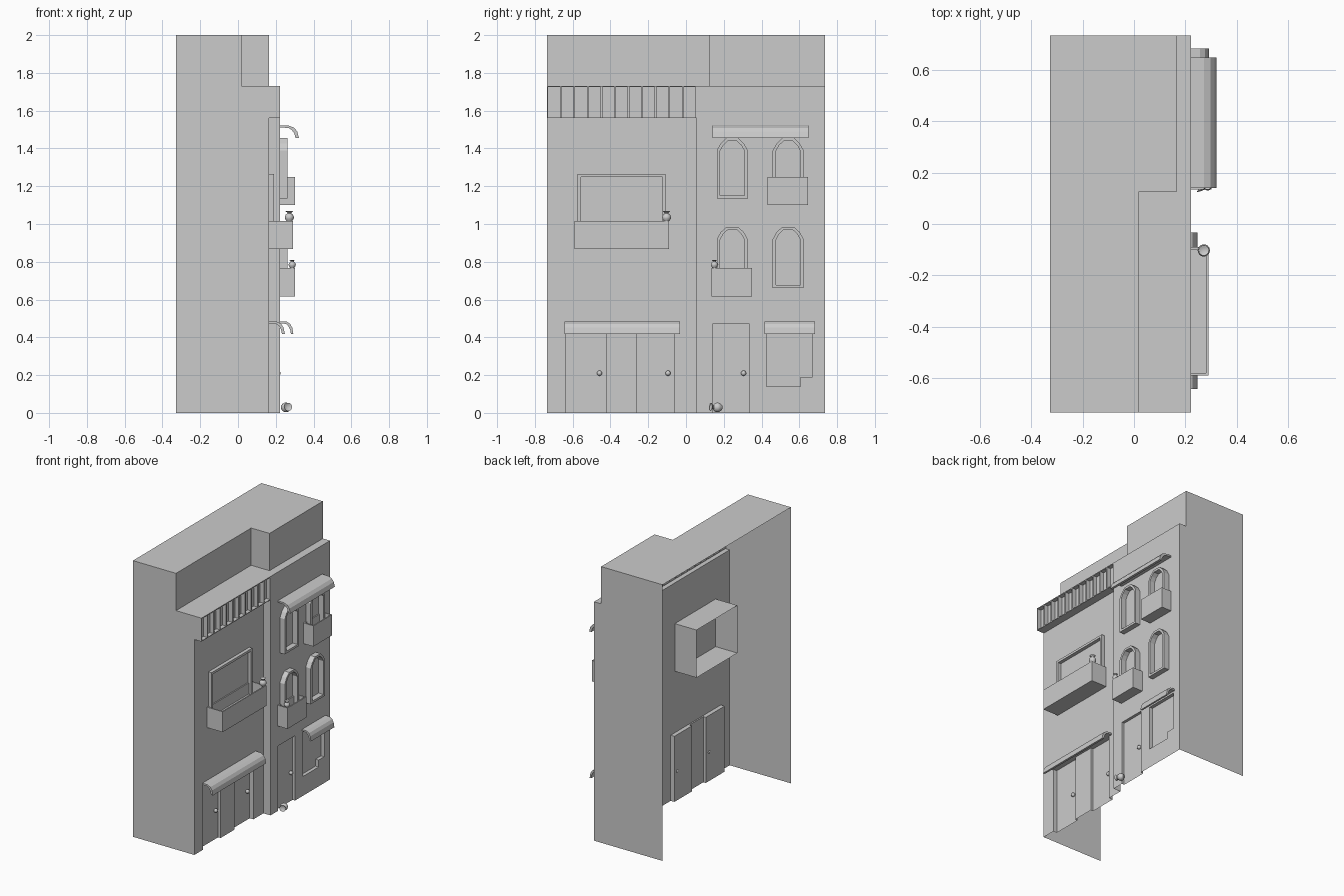
import bpy, bmesh, math
from mathutils import Vector, Matrix

if "Cube" in bpy.data.objects:
    bpy.data.objects.remove(bpy.data.objects["Cube"])

BACK, LEFT, RIGHT = -0.327, 0.165, 0.222   # open back plane, left and right facade planes


def finish(bm, name, smooth=False):
    bmesh.ops.remove_doubles(bm, verts=bm.verts, dist=1e-5)
    bmesh.ops.recalc_face_normals(bm, faces=bm.faces)
    me = bpy.data.meshes.new(name)
    bm.to_mesh(me)
    bm.free()
    ob = bpy.data.objects.new(name, me)
    bpy.context.collection.objects.link(ob)
    if smooth:
        bpy.ops.object.select_all(action='DESELECT')
        ob.select_set(True)
        bpy.context.view_layer.objects.active = ob
        bpy.ops.object.shade_smooth_by_angle(angle=math.radians(40))
    return ob


def quad(bm, *pts):
    return bm.faces.new([bm.verts.new(p) for p in pts])


def facade(name, regions):
    """Stepped sheet: later regions (y0, y1, z0, z1, x) override earlier ones."""
    ys = sorted({round(v, 4) for r in regions for v in r[:2]})
    zs = sorted({round(v, 4) for r in regions for v in r[2:4]})

    def depth(i, j):
        if i < 0 or j >= len(zs) - 1 or i >= len(ys) - 1:
            return BACK
        y, z = (ys[i] + ys[i + 1]) / 2, (zs[j] + zs[j + 1]) / 2
        return [r[4] for r in regions if r[0] < y < r[1] and r[2] < z < r[3]][-1]

    bm = bmesh.new()
    for i in range(-1, len(ys) - 1):
        for j in range(len(zs) - 1):
            z0, z1 = zs[j], zs[j + 1]
            d, dr = depth(i, j), depth(i + 1, j)
            if d != dr:
                y = ys[i + 1]
                quad(bm, (d, y, z0), (dr, y, z0), (dr, y, z1), (d, y, z1))
            if i < 0:
                continue
            y0, y1 = ys[i], ys[i + 1]
            quad(bm, (d, y0, z0), (d, y1, z0), (d, y1, z1), (d, y0, z1))
            du = depth(i, j + 1)
            if d != du:
                quad(bm, (d, y0, z1), (d, y1, z1), (du, y1, z1), (du, y0, z1))
    return finish(bm, name)


def ring(name, outer, inner, x0, x1):
    """Frame between two matching (y, z) loops, from x0 out to x1."""
    bm = bmesh.new()
    n = len(outer)
    for k in range(n):
        a, b, c, d = outer[k], outer[(k + 1) % n], inner[(k + 1) % n], inner[k]
        quad(bm, (x1, *a), (x1, *b), (x1, *c), (x1, *d))
        quad(bm, (x0, *a), (x0, *b), (x1, *b), (x1, *a))
        quad(bm, (x0, *d), (x0, *c), (x1, *c), (x1, *d))
    return finish(bm, name)


def rect(y0, y1, z0, z1):
    return [(y0, z0), (y1, z0), (y1, z1), (y0, z1)]


def arch(yc, z0, z1, w):
    return [(yc - w, z0), (yc + w, z0), (yc + w, z1 - w * 0.8), (yc + w * 0.75, z1 - w * 0.35),
            (yc + w * 0.38, z1), (yc - w * 0.38, z1), (yc - w * 0.75, z1 - w * 0.35), (yc - w, z1 - w * 0.8)]


def balcony(name, y0, y1, z0, z1, x0, x1, t=0.012):
    """Open-topped box with thin walls."""
    bm = bmesh.new()
    bmesh.ops.create_cube(bm, size=1, matrix=Matrix.Translation(((x0 + x1) / 2, (y0 + y1) / 2, (z0 + z1) / 2))
                          @ Matrix.Diagonal((x1 - x0, y1 - y0, z1 - z0, 1)))
    bm.normal_update()
    top = max(bm.faces, key=lambda f: f.calc_center_median().z)
    bmesh.ops.inset_region(bm, faces=[top], thickness=t)
    low = bmesh.ops.extrude_discrete_faces(bm, faces=[top])['faces'][0]
    bmesh.ops.translate(bm, verts=low.verts, vec=(0, 0, t - (z1 - z0)))
    return finish(bm, name)


def awning(name, y0, y1, x0, depth, ztop, drop):
    """Thin curved canopy extruded along y."""
    outer = [(0, 1), (0.5, 0.97), (0.76, 0.8), (0.92, 0.5), (1, 0)]
    inner = [(0.82, 0), (0.76, 0.36), (0.62, 0.65), (0.44, 0.8), (0, 0.83)]
    prof = [(x0 + u * depth, ztop - drop + v * drop) for u, v in outer + inner]
    bm = bmesh.new()
    f = bm.faces.new([bm.verts.new((x, y0, z)) for x, z in prof])
    ext = bmesh.ops.extrude_face_region(bm, geom=[f])['geom']
    bmesh.ops.translate(bm, verts=[v for v in ext if isinstance(v, bmesh.types.BMVert)], vec=(0, y1 - y0, 0))
    # extrude removes nothing here, so both end caps remain
    return finish(bm, name)


def vase(name, loc, r, tilt=None):
    prof = [(0, 0), (0.55, 0), (0.95, 0.6), (1, 1.0), (0.8, 1.5), (0.45, 1.75), (0.45, 1.95), (0.85, 2.3), (0.6, 2.25), (0, 1.8)]
    bm = bmesh.new()
    vs = [bm.verts.new((u * r, 0, v * r)) for u, v in prof]
    es = [bm.edges.new(p) for p in zip(vs, vs[1:])]
    bmesh.ops.spin(bm, geom=vs + es, axis=(0, 0, 1), cent=(0, 0, 0), steps=14, angle=math.tau)
    ob = finish(bm, name, True)
    ob.location = loc
    if tilt:
        ob.rotation_euler = tilt


def knob(name, x, y, z=0.21):
    bm = bmesh.new()
    bmesh.ops.create_uvsphere(bm, u_segments=12, v_segments=8, radius=0.014)
    finish(bm, name, True).location = (x, y, z)


# building shell: walls, terrace, overhang with slots, doors and shop window recesses
Y = 0.735
regions = [
    (-Y, Y, 0, 2, RIGHT),
    (-Y, 0.055, 0, 1.56, LEFT),
    (-Y, 0.125, 1.73, 2, 0.018),
    (0.125, Y, 1.73, 2, LEFT),
    (-0.635, -0.42, 0, 0.475, LEFT - 0.03),
    (-0.42, -0.26, 0, 0.475, LEFT - 0.01),
    (-0.26, -0.06, 0, 0.475, LEFT - 0.03),
    (0.14, 0.335, 0, 0.47, RIGHT - 0.02),
    (0.425, 0.67, 0.19, 0.46, RIGHT - 0.025),
    (0.425, 0.605, 0.14, 0.19, RIGHT - 0.025),
]
pitch = 0.79 / 11
for k in range(11):
    y = -Y + 0.005 + k * pitch
    regions.append((y, y + pitch - 0.01, 1.565, 1.724, RIGHT - 0.03))
facade("building_shell", regions)

# large window: frame and the room box behind it, open to the rear
ring("large_window_frame", rect(-0.575, -0.108, 0.92, 1.265), rect(-0.557, -0.124, 0.935, 1.248), LEFT, 0.19)
bm = bmesh.new()
loop = rect(-0.575, -0.108, 0.92, 1.265)
for k in range(4):
    a, b = loop[k], loop[(k + 1) % 4]
    quad(bm, (-0.009, *a), (-0.009, *b), (LEFT, *b), (LEFT, *a))
finish(bm, "window_room_box")

# arched windows
for row, (z0, z1) in enumerate([(0.66, 0.985), (1.135, 1.455)]):
    for col, yc in enumerate([0.245, 0.541]):
        ring(f"arched_window_frame_{row}_{col}", arch(yc, z0, z1, 0.082),
             arch(yc, z0 + 0.016, z1 - 0.016, 0.064), RIGHT, 0.261)

# balconies
balcony("large_balcony", -0.59, -0.09, 0.867, 1.015, LEFT, 0.29)
balcony("lower_balcony", 0.135, 0.35, 0.617, 0.768, RIGHT, 0.302)
balcony("upper_balcony", 0.432, 0.647, 1.1, 1.25, RIGHT, 0.302)

# awnings
awning("upper_awning", 0.14, 0.648, RIGHT, 0.1, 1.522, 0.066)
awning("left_awning", -0.642, -0.033, LEFT, 0.083, 0.485, 0.068)
awning("right_awning", 0.416, 0.684, RIGHT, 0.071, 0.485, 0.068)

# door knobs
for k, (x, y) in enumerate([(LEFT - 0.022, -0.458), (LEFT - 0.022, -0.095), (RIGHT - 0.01, 0.305)]):
    knob(f"door_knob_{k}", x, y)

# vases
vase("large_balcony_vase", (0.272, -0.103, 1.013), 0.024)
vase("small_balcony_vase", (0.287, 0.15, 0.767), 0.019)
vase("fallen_vase", (0.245, 0.188, 0.027), 0.026, (math.radians(85), 0, math.radians(20)))
